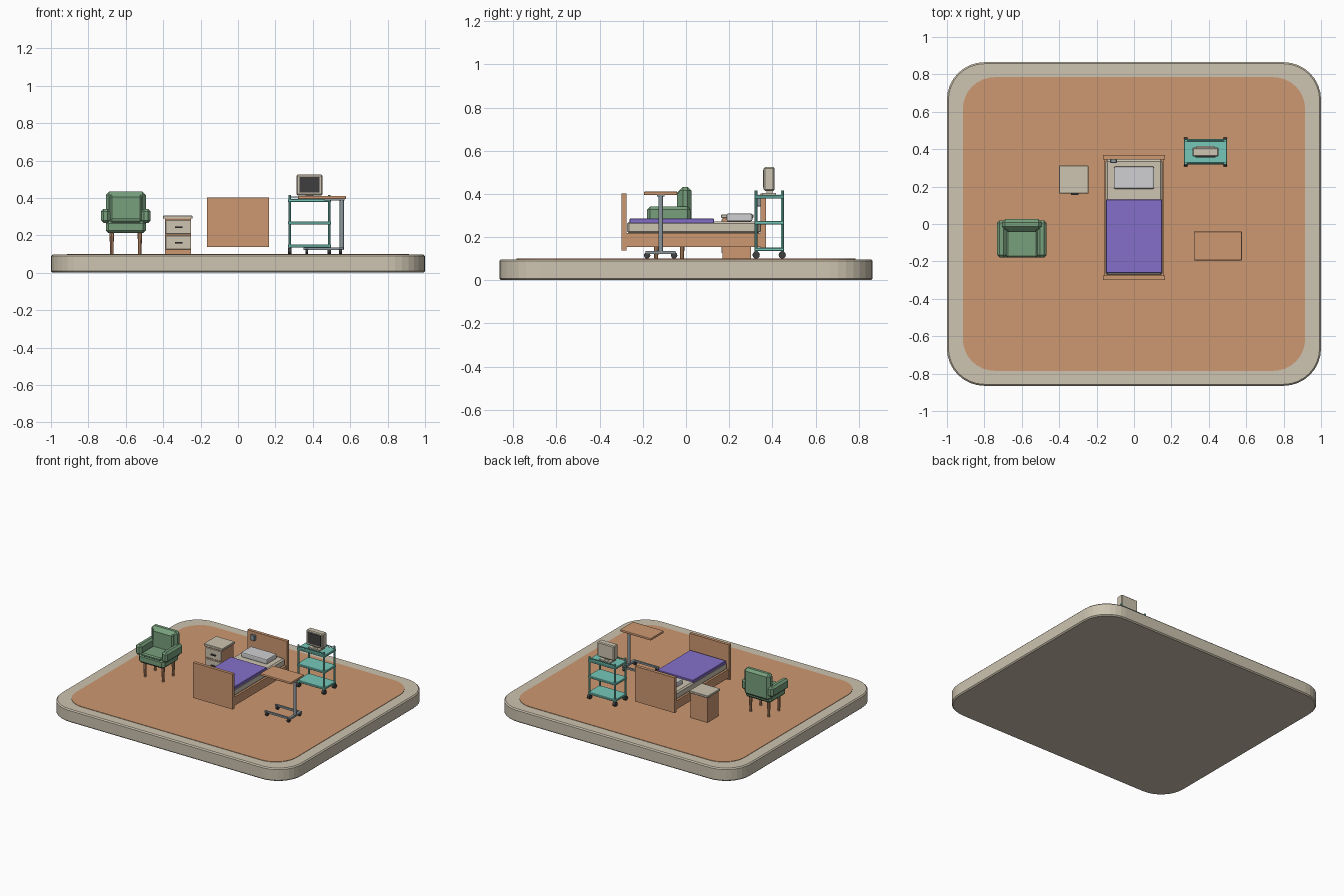
import bpy, bmesh, math
from mathutils import Vector

if "Cube" in bpy.data.objects:
    bpy.data.objects.remove(bpy.data.objects["Cube"])

def lin(c):
    c /= 255
    return c / 12.92 if c <= 0.04045 else ((c + 0.055) / 1.055) ** 2.4

def mat(name, r, g, b):
    m = bpy.data.materials.new(name)
    m.diffuse_color = (lin(r), lin(g), lin(b), 1)
    m.use_nodes = True
    m.node_tree.nodes["Principled BSDF"].inputs["Base Color"].default_value = m.diffuse_color
    return m

BEIGE = mat("warm beige", 205, 196, 176)
WOOD = mat("light wood", 205, 152, 113)
PURPLE = mat("purple", 133, 112, 202)
GREEN = mat("sage green", 120, 160, 125)
TEAL = mat("teal", 118, 200, 184)
WHITE = mat("pale grey", 208, 208, 210)
METAL = mat("steel grey", 140, 152, 158)
DARK = mat("dark grey", 62, 62, 64)

def finish(name, bm, material, bevel=0, seg=1):
    me = bpy.data.meshes.new(name)
    bmesh.ops.recalc_face_normals(bm, faces=bm.faces)
    bm.to_mesh(me)
    bm.free()
    me.materials.append(material)
    ob = bpy.data.objects.new(name, me)
    bpy.context.collection.objects.link(ob)
    if bevel:
        b = ob.modifiers.new("bevel", 'BEVEL')
        b.width, b.segments = bevel, seg
        b.limit_method = 'ANGLE'
        b.angle_limit = math.radians(40)
    return ob

def box(name, x0, x1, y0, y1, z0, z1, material, bevel=0, seg=1):
    bm = bmesh.new()
    bmesh.ops.create_cube(bm, size=1)
    for v in bm.verts:
        v.co = Vector(((x0 + x1) / 2 + v.co.x * (x1 - x0),
                       (y0 + y1) / 2 + v.co.y * (y1 - y0),
                       (z0 + z1) / 2 + v.co.z * (z1 - z0)))
    return finish(name, bm, material, bevel, seg)

def rod(name, a, b, r, material, sides=10, r2=None):
    a, b = Vector(a), Vector(b)
    bm = bmesh.new()
    bmesh.ops.create_cone(bm, cap_ends=True, segments=sides, radius1=r,
                          radius2=r if r2 is None else r2, depth=(b - a).length)
    q = Vector((0, 0, 1)).rotation_difference(b - a)
    for v in bm.verts:
        v.co = q @ v.co + (a + b) / 2
    return finish(name, bm, material)

def wheel(name, x, y, r, w):
    rod(name, (x - w / 2, y, 0.1 + r), (x + w / 2, y, 0.1 + r), r, DARK, 12)

def slab(name, hx, hy, r, z0, z1, material, bevel=0):
    # rounded rectangle extruded upward
    bm = bmesh.new()
    n = 8
    ring = []
    for k, (sx, sy) in enumerate([(1, 1), (-1, 1), (-1, -1), (1, -1)]):
        for i in range(n + 1):
            a = (k + i / n) * math.pi / 2
            ring.append(bm.verts.new((sx * (hx - r) + r * math.cos(a),
                                      sy * (hy - r) + r * math.sin(a), z0)))
    f = bm.faces.new(ring)
    ext = bmesh.ops.extrude_face_region(bm, geom=[f])
    for v in ext["geom"]:
        if isinstance(v, bmesh.types.BMVert):
            v.co.z = z1
    return finish(name, bm, material, bevel)

# base and floor
slab("base_plinth", 1.0, 0.865, 0.2, 0, 0.097, BEIGE, 0.008)
slab("floor_panel", 0.915, 0.785, 0.17, 0.09, 0.1, WOOD)

# bed
box("footboard", -0.165, 0.165, -0.299, -0.276, 0.137, 0.402, WOOD)
box("headboard", -0.165, 0.165, 0.346, 0.37, 0.137, 0.402, WOOD)
box("bed_frame", -0.16, 0.16, -0.28, 0.35, 0.153, 0.218, WOOD)
box("mattress", -0.152, 0.152, -0.273, 0.344, 0.216, 0.273, BEIGE, 0.01)
box("blanket", -0.15, 0.15, -0.262, 0.13, 0.262, 0.286, PURPLE, 0.003)
box("pillow", -0.108, 0.108, 0.188, 0.307, 0.272, 0.31, WHITE, 0.008, 2)
box("call_unit", -0.127, -0.092, 0.326, 0.347, 0.342, 0.382, METAL, 0.003)

# bedside cabinet
box("cabinet_body", -0.39, -0.25, 0.17, 0.302, 0.1, 0.29, WOOD)
box("cabinet_top", -0.4, -0.244, 0.163, 0.312, 0.289, 0.305, BEIGE, 0.002)
for i, z in enumerate((0.125, 0.208)):
    box(f"drawer_front_{i}", -0.387, -0.253, 0.164, 0.172, z, z + 0.074, BEIGE, 0.002)
    box(f"drawer_handle_{i}", -0.338, -0.298, 0.154, 0.165, z + 0.03, z + 0.038, DARK)

# armchair
cx = -0.6
box("chair_seat", cx - 0.107, cx + 0.107, -0.18, 0.01, 0.212, 0.278, GREEN, 0.015)
box("chair_back", cx - 0.107, cx + 0.107, -0.032, 0.026, 0.235, 0.433, GREEN, 0.018)
box("back_cushion", cx - 0.085, cx + 0.085, -0.042, 0.0, 0.27, 0.415, GREEN, 0.01)
box("seat_cushion", cx - 0.083, cx + 0.083, -0.178, -0.02, 0.265, 0.29, GREEN, 0.008)
for s, side in ((-1, "left"), (1, "right")):
    xs = sorted((cx + s * 0.083, cx + s * 0.132))
    box(f"chair_arm_{side}", *xs, -0.18, 0.02, 0.265, 0.342, GREEN, 0.014)
    for y, end in ((-0.138, "front"), (-0.018, "back")):
        x = cx + s * 0.075
        rod(f"chair_leg_{end}_{side}", (x, y, 0.1), (x, y, 0.22), 0.009, WOOD, 8, 0.012)

# overbed table
box("table_top", 0.32, 0.577, -0.195, -0.04, 0.394, 0.411, WOOD, 0.005, 2)
box("table_bracket", 0.46, 0.57, -0.135, -0.1, 0.387, 0.395, METAL)
rod("table_pole", (0.555, -0.117, 0.125), (0.555, -0.117, 0.392), 0.011, METAL, 12)
box("table_crossbar", 0.545, 0.565, -0.185, -0.05, 0.122, 0.135, METAL)
for i, y in enumerate((-0.18, -0.055)):
    box(f"table_foot_{i}", 0.35, 0.565, y - 0.007, y + 0.007, 0.122, 0.135, METAL)
    for j, x in enumerate((0.368, 0.548)):
        wheel(f"table_wheel_{i}_{j}", x, y, 0.015, 0.014)

# equipment trolley
for i, z in enumerate((0.135, 0.258, 0.378)):
    box(f"trolley_shelf_{i}", 0.267, 0.498, 0.317, 0.455, z, z + 0.016, TEAL, 0.003)
for i, x in enumerate((0.277, 0.488)):
    for j, y in enumerate((0.325, 0.446)):
        rod(f"trolley_post_{i}_{j}", (x, y, 0.125), (x, y, 0.416), 0.007, TEAL, 8)
        wheel(f"trolley_wheel_{i}_{j}", x, y, 0.017, 0.02)
for j, y in enumerate((0.325, 0.446)):
    rod(f"trolley_rail_{j}", (0.277, y, 0.405), (0.488, y, 0.405), 0.004, TEAL, 6)

# monitor
box("monitor_base", 0.335, 0.43, 0.355, 0.418, 0.393, 0.403, BEIGE)
box("monitor_neck", 0.362, 0.402, 0.372, 0.4, 0.4, 0.42, BEIGE)
box("monitor_case", 0.312, 0.452, 0.36, 0.41, 0.414, 0.524, BEIGE, 0.006)
box("monitor_screen", 0.328, 0.437, 0.356, 0.362, 0.43, 0.511, DARK)
